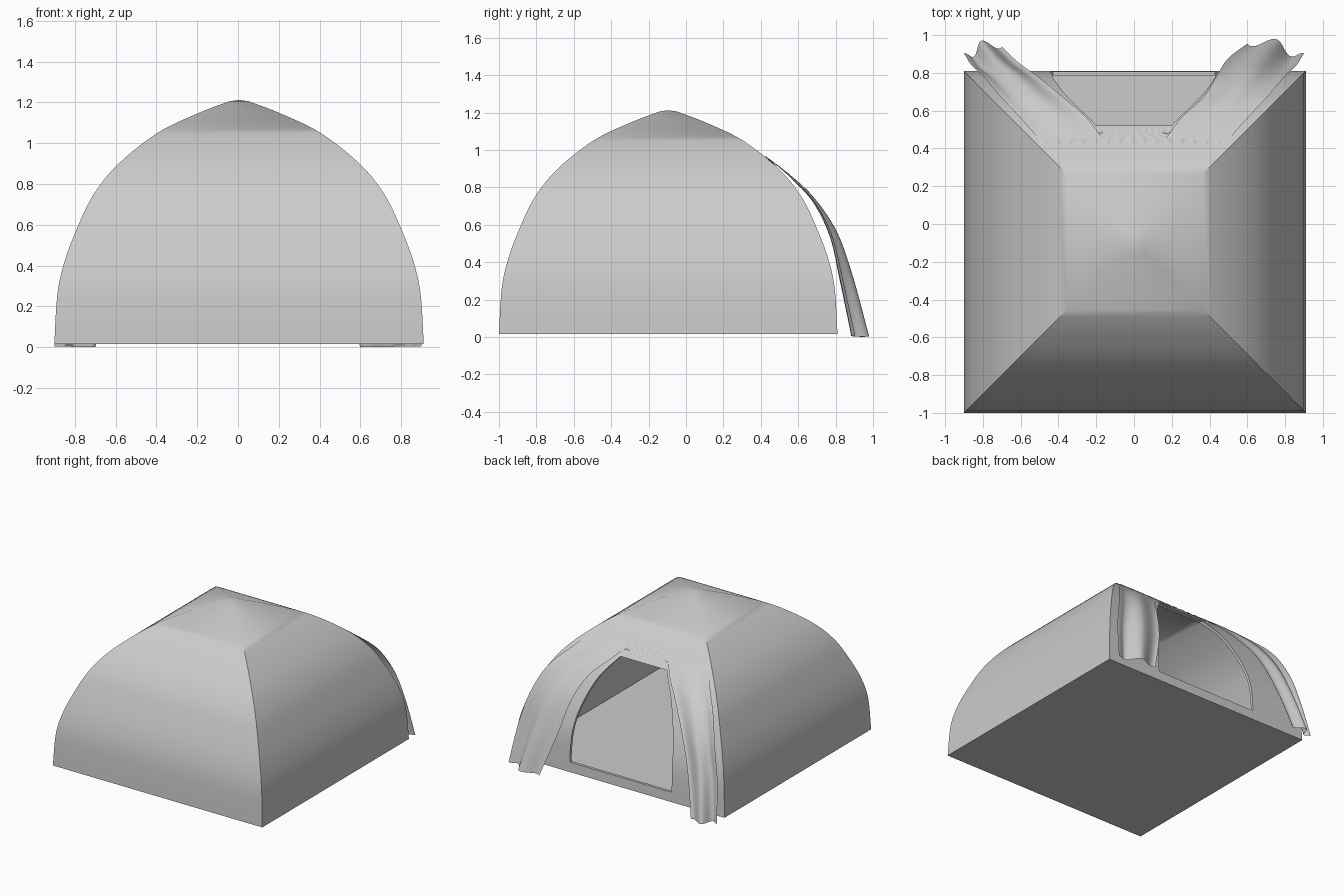
import bpy, bmesh, math
from mathutils import Vector

if "Cube" in bpy.data.objects:
    bpy.data.objects.remove(bpy.data.objects["Cube"])

CX, CY = 0.005, -0.095


def spline(pts, t):
    """Catmull-Rom through pts, t in 0..1"""
    n = len(pts) - 1
    i = min(int(t * n), n - 1)
    f = t * n - i
    p = [Vector(pts[max(0, min(n, i + k))]) for k in (-1, 0, 1, 2)]
    return 0.5 * (2 * p[1] + (p[2] - p[0]) * f
                  + (2 * p[0] - 5 * p[1] + 4 * p[2] - p[3]) * f ** 2
                  + (3 * p[1] - p[0] - 3 * p[2] + p[3]) * f ** 3)


def finish(name, bm, angle):
    bmesh.ops.recalc_face_normals(bm, faces=bm.faces)
    me = bpy.data.meshes.new(name)
    bm.to_mesh(me)
    bm.free()
    ob = bpy.data.objects.new(name, me)
    bpy.context.collection.objects.link(ob)
    smooth(ob, angle)
    return ob


def smooth(ob, angle):
    bpy.ops.object.select_all(action='DESELECT')
    ob.select_set(True)
    bpy.context.view_layer.objects.active = ob
    bpy.ops.object.shade_smooth_by_angle(angle=math.radians(angle))


def grid(name, rows):
    bm = bmesh.new()
    vs = [[bm.verts.new(p) for p in r] for r in rows]
    for a, b in zip(vs, vs[1:]):
        for i in range(len(a) - 1):
            bm.faces.new((a[i], a[i + 1], b[i + 1], b[i]))
    return finish(name, bm, 60)


# square dome: half width and height from base to peak
profile = [(0.905, 0.015, 0), (0.89, 0.26, 0), (0.855, 0.42, 0), (0.795, 0.58, 0),
           (0.715, 0.745, 0), (0.595, 0.895, 0), (0.40, 1.05, 0), (0.20, 1.147, 0),
           (0.045, 1.206, 0)]
bm = bmesh.new()
rings = []
for k in range(41):
    h, z, _ = spline(profile, k / 40)
    rings.append([bm.verts.new((CX + sx * h, CY + sy * h, z))
                  for sx, sy in ((-1, -1), (1, -1), (1, 1), (-1, 1))])
for a, b in zip(rings, rings[1:]):
    for i in range(4):
        j = (i + 1) % 4
        bm.faces.new((a[i], a[j], b[j], b[i]))
bm.faces.new(rings[0][::-1])
peak = bm.verts.new((CX, CY, 1.212))
for i in range(4):
    bm.faces.new((rings[-1][i], rings[-1][(i + 1) % 4], peak))
tent = finish("tent_body", bm, 40)
mod = tent.modifiers.new("wall", 'SOLIDIFY')
mod.thickness = 0.03
mod.offset = -1

# doorway cutter: tapered arch pushed through the rear wall
half = [(0.43, 0.09, 0), (0.44, 0.13, 0), (0.42, 0.42, 0), (0.325, 0.70, 0), (0.2, 0.872, 0)]
side = [spline(half, i / 24) for i in range(25)]
outline = [(p.x, p.y) for p in side] + [(-p.x, p.y) for p in reversed(side)]
bm = bmesh.new()
a = [bm.verts.new((x, 0.25, z)) for x, z in outline]
b = [bm.verts.new((x, 1.2, z)) for x, z in outline]
bm.faces.new(a)
bm.faces.new(b[::-1])
for i in range(len(a)):
    j = (i + 1) % len(a)
    bm.faces.new((a[i], b[i], b[j], a[j]))
cutter = finish("doorway_cutter", bm, 30)
cutter.hide_render = True
mod = tent.modifiers.new("doorway", 'BOOLEAN')
mod.object = cutter
mod.operation = 'DIFFERENCE'
mod.solver = 'EXACT'
bpy.context.view_layer.objects.active = tent
for m in ("wall", "doorway"):
    bpy.ops.object.modifier_apply(modifier=m)
bpy.data.objects.remove(cutter)
smooth(tent, 40)

# door curtains: outer and inner edge paths, with folds deepening downward
outer = [(0.49, 0.435, 0.96), (0.60, 0.56, 0.853), (0.72, 0.69, 0.72),
         (0.80, 0.785, 0.53), (0.86, 0.84, 0.30), (0.90, 0.905, 0.005)]
inner = {1: [(0.17, 0.455, 0.945), (0.25, 0.565, 0.86), (0.37, 0.68, 0.74),
             (0.445, 0.80, 0.57), (0.505, 0.895, 0.32), (0.61, 0.98, 0.0)],
         -1: [(0.17, 0.455, 0.945), (0.25, 0.565, 0.86), (0.38, 0.68, 0.74),
              (0.51, 0.79, 0.57), (0.62, 0.875, 0.32), (0.71, 0.965, 0.0)]}
for s, name in ((1, "curtain_right"), (-1, "curtain_left")):
    rows = []
    for j in range(31):
        v = j / 30
        o, n = spline(outer, v), spline(inner[s], v)
        row = []
        for i in range(33):
            u = i / 32
            p = o.lerp(n, u)
            w = 0.032 * v ** 1.3 * -math.sin(u * math.tau * 1.35) * min(1, 6 * u + 0.1)
            p += Vector((0.4, 1, 0.45 * (1 - v))) * w
            row.append((s * p.x, p.y, max(p.z, 0)))
        rows.append(row)
    grid(name, rows)


# stitched header strip, rippling through the roof surface
def roof_z(y):
    pts = [spline(profile, k / 200) for k in range(201)]
    return min(pts, key=lambda p: abs(CY + p.x - y)).y


rows = []
for y, lift, wave in ((0.425, 0.002, 0.006), (0.45, 0.004, 0.005), (0.485, 0.006, 0), (0.522, 0.004, 0)):
    z = roof_z(y)
    w = 0.49 if y < 0.46 else 0.24
    rows.append([(-w + 2 * w * i / 120, y,
                  z + lift + wave * math.sin(i / 120 * math.tau * 15)) for i in range(121)])
grid("curtain_header", rows)
